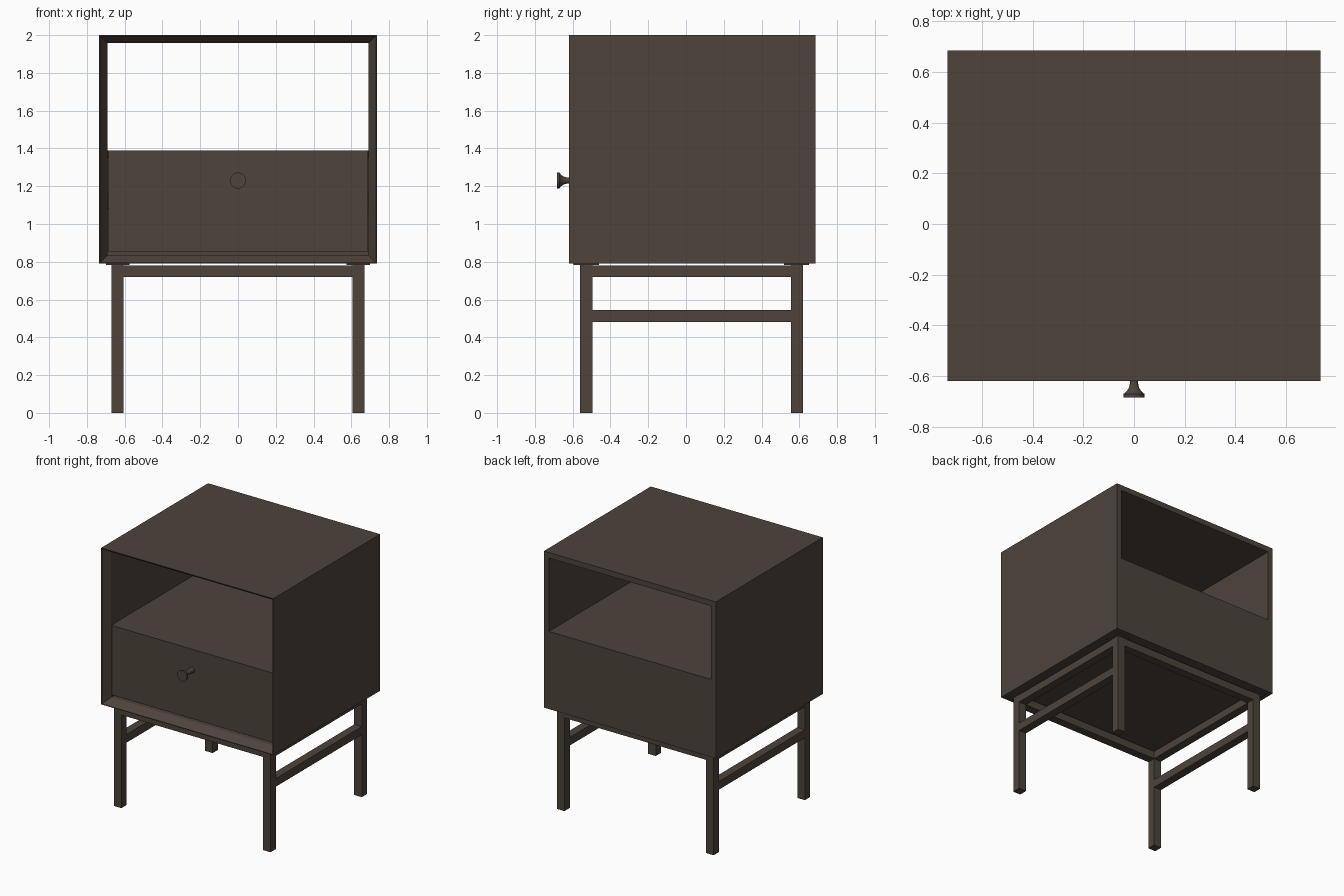
import bpy, bmesh, math

if "Cube" in bpy.data.objects:
    bpy.data.objects.remove(bpy.data.objects["Cube"])


def material(name, rgb):
    m = bpy.data.materials.new(name)
    m.diffuse_color = (*rgb, 1)
    m.use_nodes = True
    m.node_tree.nodes["Principled BSDF"].inputs["Base Color"].default_value = m.diffuse_color
    return m


WOOD = material("dark brown wood", (0.074, 0.056, 0.044))


def add_mesh(name, bm):
    bmesh.ops.recalc_face_normals(bm, faces=bm.faces)
    me = bpy.data.meshes.new(name)
    bm.to_mesh(me)
    bm.free()
    me.materials.append(WOOD)
    ob = bpy.data.objects.new(name, me)
    bpy.context.collection.objects.link(ob)
    return ob


def box(name, x, y, z):
    bm = bmesh.new()
    bmesh.ops.create_cube(bm, size=1)
    for v in bm.verts:
        v.co = [(a + b) / 2 + c * (b - a) for c, (a, b) in zip(v.co, (x, y, z))]
    return add_mesh(name, bm)


def rings(name, loops):
    """Closed skin through equal loops, the last joined back to the first."""
    bm = bmesh.new()
    vs = [[bm.verts.new(p) for p in loop] for loop in loops]
    n = len(vs[0])
    for i, a in enumerate(vs):
        b = vs[(i + 1) % len(vs)]
        for j in range(n):
            k = (j + 1) % n
            bm.faces.new((a[j], a[k], b[k], b[j]))
    return add_mesh(name, bm)


# Open case: four mitred panels with a bevelled front edge
def rect(y, inset):
    w, lo, hi = 0.735 - inset, 0.79 + inset, 2.0 - inset
    return [(-w, y, lo), (w, y, lo), (w, y, hi), (-w, y, hi)]


rings("case", [rect(-0.62, 0), rect(-0.62, 0.005), rect(-0.56, 0.043),
               rect(0.685, 0.043), rect(0.685, 0)])

# Shelf and flush back panel
box("shelf", (-0.692, 0.692), (-0.535, 0.685), (1.35, 1.39))
box("back_panel", (-0.692, 0.692), (0.645, 0.685), (0.833, 1.35))

# Drawer: front, box panels and slides
box("drawer_front", (-0.686, 0.686), (-0.56, -0.52), (0.853, 1.39))
box("drawer_bottom", (-0.65, 0.65), (-0.52, 0.6), (0.88, 0.9))
box("drawer_back", (-0.65, 0.65), (0.58, 0.6), (0.9, 1.3))
for side, s in (("left", -1), ("right", 1)):
    box("drawer_side_" + side, sorted((s * 0.63, s * 0.65)), (-0.52, 0.58), (0.9, 1.3))
    box("drawer_slide_" + side, sorted((s * 0.65, s * 0.692)), (-0.55, 0.55), (1.08, 1.17))

# Round flared knob
profile = [(-0.555, 0.022), (-0.62, 0.016), (-0.635, 0.017), (-0.65, 0.022),
           (-0.662, 0.031), (-0.67, 0.042), (-0.684, 0.042)]
bm = bmesh.new()
N = 32
loops = [[bm.verts.new((r * math.cos(2 * math.pi * j / N), y,
                        1.23 + r * math.sin(2 * math.pi * j / N)))
          for j in range(N)] for y, r in profile]
for a, b in zip(loops, loops[1:]):
    for j in range(N):
        bm.faces.new((a[j], a[(j + 1) % N], b[(j + 1) % N], b[j]))
bm.faces.new(loops[0])
bm.faces.new(loops[-1])
knob = add_mesh("knob", bm)
bpy.context.view_layer.objects.active = knob
knob.select_set(True)
bpy.ops.object.shade_smooth_by_angle(angle=math.radians(35))

# Stand: legs with mounting plates, top rails and side stretchers
X0, X1 = 0.605, 0.67
FRONT, BACK = (-0.56, -0.495), (0.555, 0.62)
for side, s in (("left", -1), ("right", 1)):
    x = sorted((s * X0, s * X1))
    plate_x = sorted((s * 0.575, s * 0.70))
    for end, y in (("front", FRONT), ("back", BACK)):
        box(f"{end}_leg_{side}", x, y, (0, 0.782))
        plate_y = (-0.595, -0.46) if end == "front" else (0.52, 0.65)
        box(f"{end}_plate_{side}", plate_x, plate_y, (0.782, 0.79))
    span = (FRONT[1], BACK[0])
    box("side_rail_" + side, x, span, (0.72, 0.78))
    box("stretcher_" + side, x, span, (0.482, 0.545))
for end, y in (("front", FRONT), ("back", BACK)):
    box(end + "_rail", (-X0, X0), y, (0.72, 0.78))
